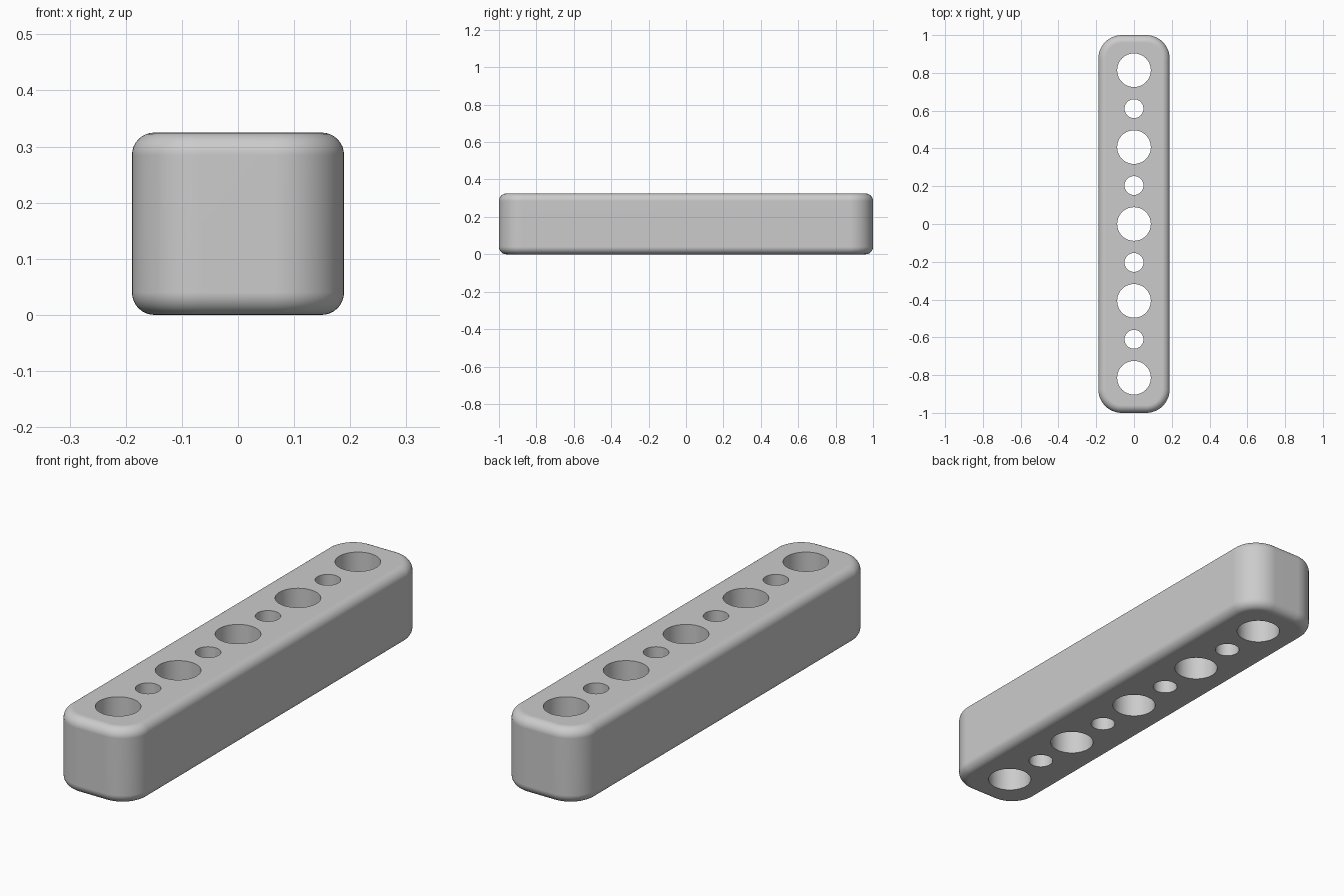
import bpy, bmesh, math
from mathutils import Matrix

if "Cube" in bpy.data.objects:
    bpy.data.objects.remove(bpy.data.objects["Cube"])

HX, HY, H = 0.189, 1.0, 0.325      # half width, half length, height
CORNER, FILLET = 0.125, 0.04       # upright corner radius, edge rounding
PITCH, BIG, SMALL = 0.2035, 0.089, 0.05


def make_object(name, bm):
    mesh = bpy.data.meshes.new(name)
    bm.normal_update()
    bm.to_mesh(mesh)
    bm.free()
    obj = bpy.data.objects.new(name, mesh)
    bpy.context.collection.objects.link(obj)
    return obj


def outline(inset, steps=14):
    """Rounded rectangle, moved inward by inset."""
    r = CORNER - inset
    pts = []
    for q, (sx, sy) in enumerate([(1, 1), (-1, 1), (-1, -1), (1, -1)]):
        for i in range(steps + 1):
            a = (q + i / steps) * math.pi / 2
            pts.append((sx * (HX - CORNER) + r * math.cos(a),
                        sy * (HY - CORNER) + r * math.sin(a)))
    return pts


# bar body: stacked outlines following the rounded edge profile
arc = [i / 8 * math.pi / 2 for i in range(9)]
lower = [(FILLET * (1 - math.sin(a)), FILLET * (1 - math.cos(a))) for a in arc]
profile = lower + [(d, H - z) for d, z in reversed(lower)]
bm = bmesh.new()
rings = [[bm.verts.new((x, y, z)) for x, y in outline(d)] for d, z in profile]
n = len(rings[0])
for a, b in zip(rings, rings[1:]):
    for i in range(n):
        j = (i + 1) % n
        bm.faces.new((a[i], a[j], b[j], b[i]))
bm.faces.new(rings[0][::-1])
bm.faces.new(rings[-1])
bar = make_object("drilled_bar", bm)

# alternating large and small through holes
bm = bmesh.new()
for k in range(-4, 5):
    r = BIG if k % 2 == 0 else SMALL
    bmesh.ops.create_cone(bm, cap_ends=True, segments=64, radius1=r, radius2=r,
                          depth=H * 2, matrix=Matrix.Translation((0, k * PITCH, H / 2)))
cutter = make_object("hole_cutter", bm)
cutter.hide_render = True

mod = bar.modifiers.new("holes", 'BOOLEAN')
mod.operation = 'DIFFERENCE'
mod.solver = 'EXACT'
mod.object = cutter
bpy.context.view_layer.objects.active = bar
bar.select_set(True)
bpy.ops.object.modifier_apply(modifier=mod.name)
bpy.data.objects.remove(cutter)

# smooth sides with crisp hole rims
bpy.ops.object.shade_smooth_by_angle(angle=math.radians(35))
weighted = bar.modifiers.new("even_shading", 'WEIGHTED_NORMAL')
weighted.keep_sharp = True

grey = bpy.data.materials.new("light_grey")
grey.diffuse_color = (0.6, 0.6, 0.6, 1)
grey.use_nodes = True
grey.node_tree.nodes["Principled BSDF"].inputs["Base Color"].default_value = grey.diffuse_color
bar.data.materials.clear()
bar.data.materials.append(grey)
